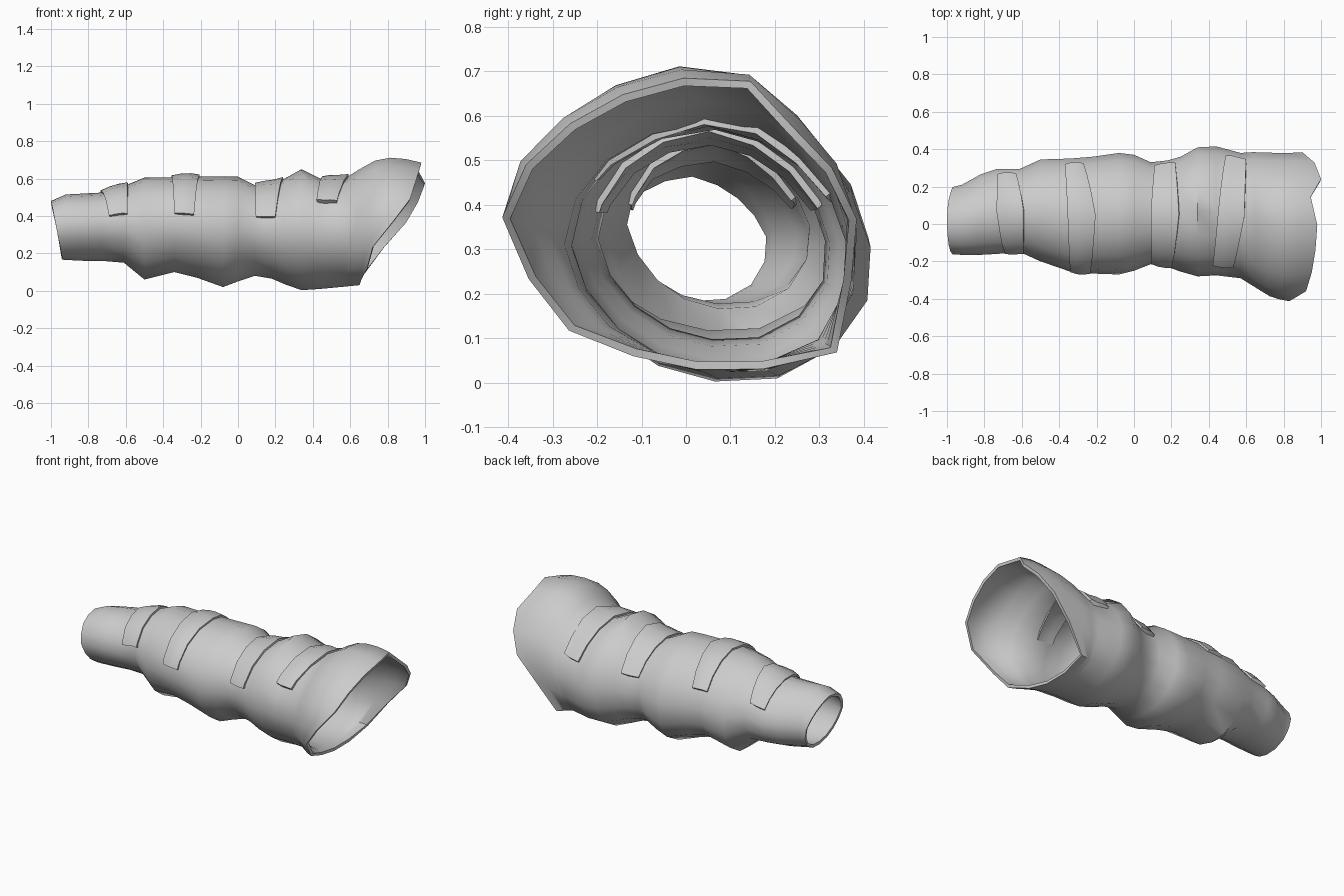
import bpy
import math

if "Cube" in bpy.data.objects:
    bpy.data.objects.remove(bpy.data.objects["Cube"])

SIDES = 16

# Sleeve stations: x, front y, back y, bottom z, top z
STATIONS = [
    (-1.00, -0.16, 0.19, 0.17, 0.48),
    (-0.92, -0.165, 0.21, 0.165, 0.515),
    (-0.82, -0.165, 0.265, 0.16, 0.52),
    (-0.73, -0.16, 0.295, 0.16, 0.525),
    (-0.61, -0.15, 0.295, 0.15, 0.56),
    (-0.50, -0.20, 0.345, 0.06, 0.605),
    (-0.34, -0.255, 0.35, 0.10, 0.605),
    (-0.22, -0.265, 0.36, 0.07, 0.61),
    (-0.08, -0.27, 0.38, 0.02, 0.61),
    (0.00, -0.25, 0.37, 0.05, 0.61),
    (0.09, -0.215, 0.33, 0.08, 0.565),
    (0.18, -0.23, 0.34, 0.065, 0.57),
    (0.25, -0.255, 0.36, 0.035, 0.60),
    (0.34, -0.28, 0.41, 0.003, 0.65),
    (0.44, -0.275, 0.415, 0.01, 0.60),
    (0.57, -0.29, 0.38, 0.022, 0.60),
    (0.65, -0.34, 0.385, 0.03, 0.65),
    (0.74, -0.395, 0.38, 0.03, 0.70),
    (0.84, -0.415, 0.38, 0.03, 0.715),
    (0.92, -0.40, 0.385, 0.035, 0.70),
    (1.00, -0.37, 0.36, 0.04, 0.68),
]

# Slanted wide mouth: rim x at each angle, from the back over the top to the front
MOUTH = [0.90, 0.965, 1.00, 0.945, 0.98, 0.97, 0.95, 0.92,
         0.83, 0.72, 0.69, 0.66, 0.65, 0.65, 0.66, 0.78]

# Lopsided section: radius factors at the same angles
NARROW_END = [1, .92, .90, .93, 1, 1, 1.02, 1, 1, .95, .94, .96, 1, 1.05, 1.07, 1.04]
BODY = [1, .96, .94, .96, 1, 1, 1, 1, 1, .965, .95, .965, 1, 1.06, 1.08, 1.06]
FLARE = [1, .96, .95, 1.03, 1, .95, .94, .97, 1, 1, 1.03, .98, 1, 1.08, 1.24, 1.06]


def around(table, a):
    """Interpolate a per-angle table."""
    s = (a / (2 * math.pi) * SIDES) % SIDES
    i = int(s)
    return table[i % SIDES] + (table[(i + 1) % SIDES] - table[i % SIDES]) * (s - i)


def surface(x, a, lift=0.0):
    """Point on the sleeve at length x and angle a (0 = back, 90 degrees = top)."""
    lo, hi = STATIONS[0], STATIONS[-1]
    for p, q in zip(STATIONS, STATIONS[1:]):
        if p[0] <= x <= q[0]:
            lo, hi = p, q
            break
    t = (x - lo[0]) / (hi[0] - lo[0])
    f, b, d, u = [lo[k] + (hi[k] - lo[k]) * t for k in range(1, 5)]
    narrow = min(1, max(0, (-0.4 - x) / 0.3))
    flare = min(1, max(0, (x - 0.55) / 0.1))
    r = (around(BODY, a) * (1 - narrow - flare)
         + around(NARROW_END, a) * narrow + around(FLARE, a) * flare)
    return (x,
            (f + b) / 2 + ((b - f) / 2 * r + lift) * math.cos(a),
            (d + u) / 2 + ((u - d) / 2 * r + lift) * math.sin(a))


def make_shell(name, rows, closed, thickness, material):
    """Skin a grid of points and thicken it inward."""
    n = len(rows[0])
    faces = []
    for i in range(len(rows) - 1):
        for j in range(n if closed else n - 1):
            k = (j + 1) % n
            faces.append((i * n + j, i * n + k, (i + 1) * n + k, (i + 1) * n + j))
    mesh = bpy.data.meshes.new(name)
    mesh.from_pydata([p for row in rows for p in row], [], faces)
    mesh.materials.append(material)
    obj = bpy.data.objects.new(name, mesh)
    bpy.context.collection.objects.link(obj)
    bpy.ops.object.select_all(action='DESELECT')
    obj.select_set(True)
    bpy.context.view_layer.objects.active = obj
    mod = obj.modifiers.new("thickness", 'SOLIDIFY')
    mod.thickness = thickness
    mod.offset = -1
    bpy.ops.object.modifier_apply(modifier=mod.name)
    bpy.ops.object.shade_smooth_by_angle(angle=math.radians(50))
    return obj


grey = bpy.data.materials.new("light grey")
grey.diffuse_color = (0.6, 0.6, 0.6, 1)
grey.use_nodes = True
grey.node_tree.nodes["Principled BSDF"].inputs["Base Color"].default_value = grey.diffuse_color

# Sleeve: slanted narrow end, lumpy body, flared slanted mouth
angles = [2 * math.pi * j / SIDES for j in range(SIDES)]
rows = [[surface(-0.97 - 0.03 * math.sin(a), a) for a in angles]]
rows += [[surface(s[0], a) for a in angles] for s in STATIONS[1:16]]
for step in range(1, 6):
    t = step / 5
    rows.append([surface(0.57 + (m - 0.57) * t, a) for a, m in zip(angles, MOUTH)])
make_shell("sleeve", rows, True, 0.018, grey)

# Bands over the top: x ranges at back, top and front, then the end angles
BANDS = [
    ((-0.73, -0.63), (-0.735, -0.59), (-0.69, -0.59), 25, 164),
    ((-0.37, -0.27), (-0.355, -0.205), (-0.34, -0.235), 25, 166),
    ((0.11, 0.22), (0.09, 0.24), (0.095, 0.20), 22, 163),
    ((0.49, 0.60), (0.45, 0.59), (0.42, 0.53), 25, 145),
]
for number, (back, top, front, start, end) in enumerate(BANDS, 1):
    stops = [start] + [d for d in (45, 67.5, 90, 112.5, 135, 157.5)
                       if start + 4 < d < end - 4] + [end]
    rows = []
    for w, lift in ((0, 0.012), (1 / 3, 0.02), (2 / 3, 0.02), (1, 0.012)):
        row = []
        for d in stops:
            if d < 90:
                t, p, q = (d - start) / (90 - start), back, top
            else:
                t, p, q = (d - 90) / (end - 90), top, front
            x0 = p[0] + (q[0] - p[0]) * t
            x1 = p[1] + (q[1] - p[1]) * t
            row.append(surface(x0 + (x1 - x0) * w, math.radians(d), lift))
        rows.append(row)
    make_shell(f"band_{number}", rows, False, 0.044, grey)
